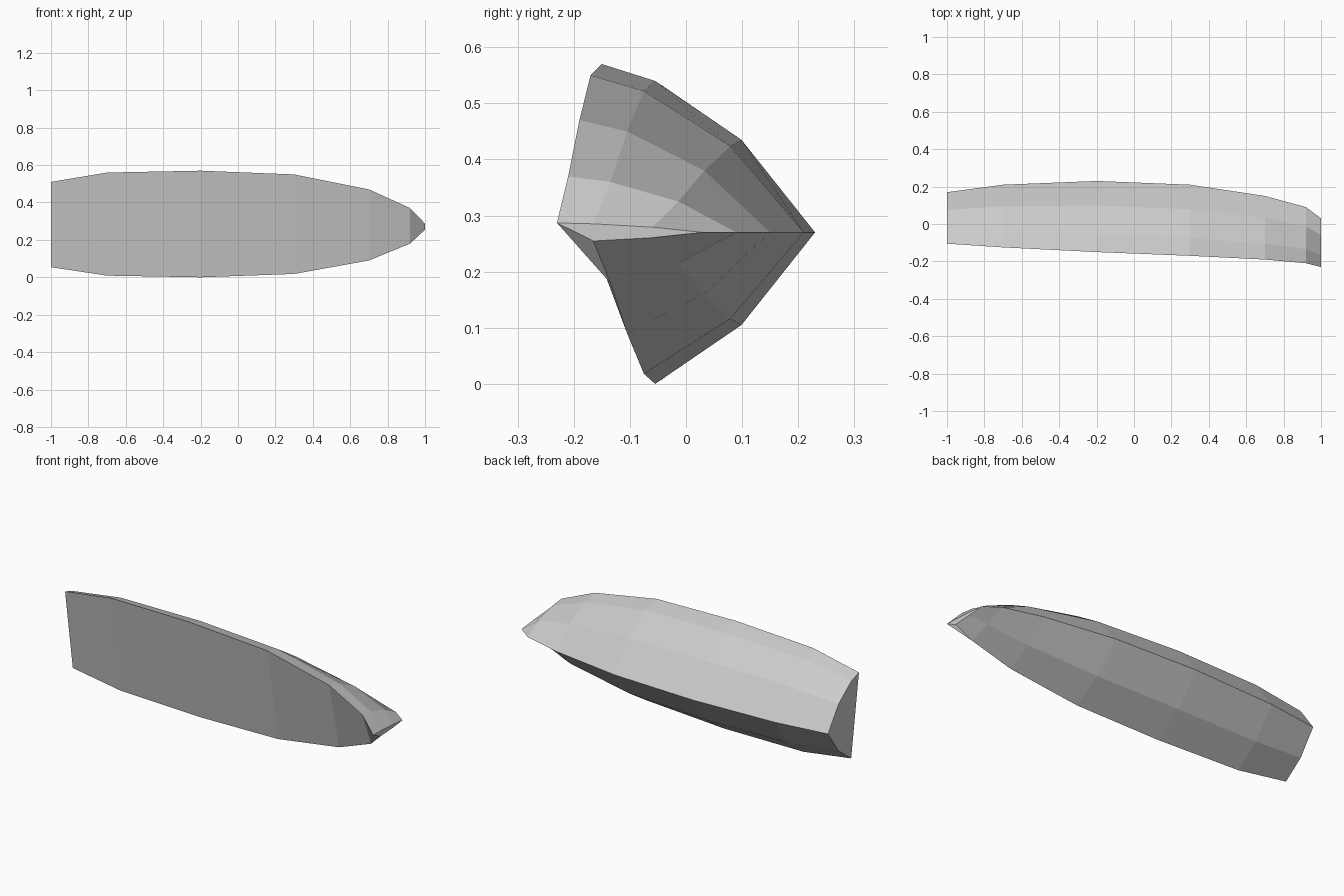
import bpy
import bmesh

cube = bpy.data.objects.get("Cube")
if cube:
    bpy.data.objects.remove(cube, do_unlink=True)

grey = bpy.data.materials.new("hull_grey")
grey.use_nodes = True
colour = (0.6, 0.6, 0.6, 1)
grey.diffuse_color = colour
grey.node_tree.nodes["Principled BSDF"].inputs["Base Color"].default_value = colour

# Stations along the hull: x, keel y, sheer y, half beam
STATIONS = [
    (-1.0, 0.17, -0.105, 0.24),
    (-0.7, 0.21, -0.125, 0.29),
    (-0.2, 0.23, -0.15, 0.30),
    (0.3, 0.21, -0.17, 0.28),
    (0.7, 0.15, -0.19, 0.20),
    (0.92, 0.09, -0.21, 0.10),
    (1.0, 0.03, -0.23, 0.017),
]
# Section shape: fraction of depth, signed fraction of half beam;
# the lower side stops at the chine, so the deck leans
SECTION = [(1, 1), (0.75, 0.9), (0.345, 0.55), (0, 0), (0.345, -0.55), (0.75, -0.9)]
KEEL_Z = 0.27

bm = bmesh.new()
rings = [
    [bm.verts.new((x, keel + (sheer - keel) * d, KEEL_Z + beam * b)) for d, b in SECTION]
    for x, keel, sheer, beam in STATIONS
]

# Planking and deck between neighbouring sections
n = len(SECTION)
for a, b in zip(rings, rings[1:]):
    for i in range(n):
        j = (i + 1) % n
        bm.faces.new((a[i], a[j], b[j], b[i]))

# Transom and bow cap
bm.faces.new(rings[0])
bm.faces.new(rings[-1])
bmesh.ops.recalc_face_normals(bm, faces=bm.faces[:])

mesh = bpy.data.meshes.new("boat_hull")
bm.to_mesh(mesh)
bm.free()
mesh.materials.append(grey)
hull = bpy.data.objects.new("boat_hull", mesh)
bpy.context.collection.objects.link(hull)
